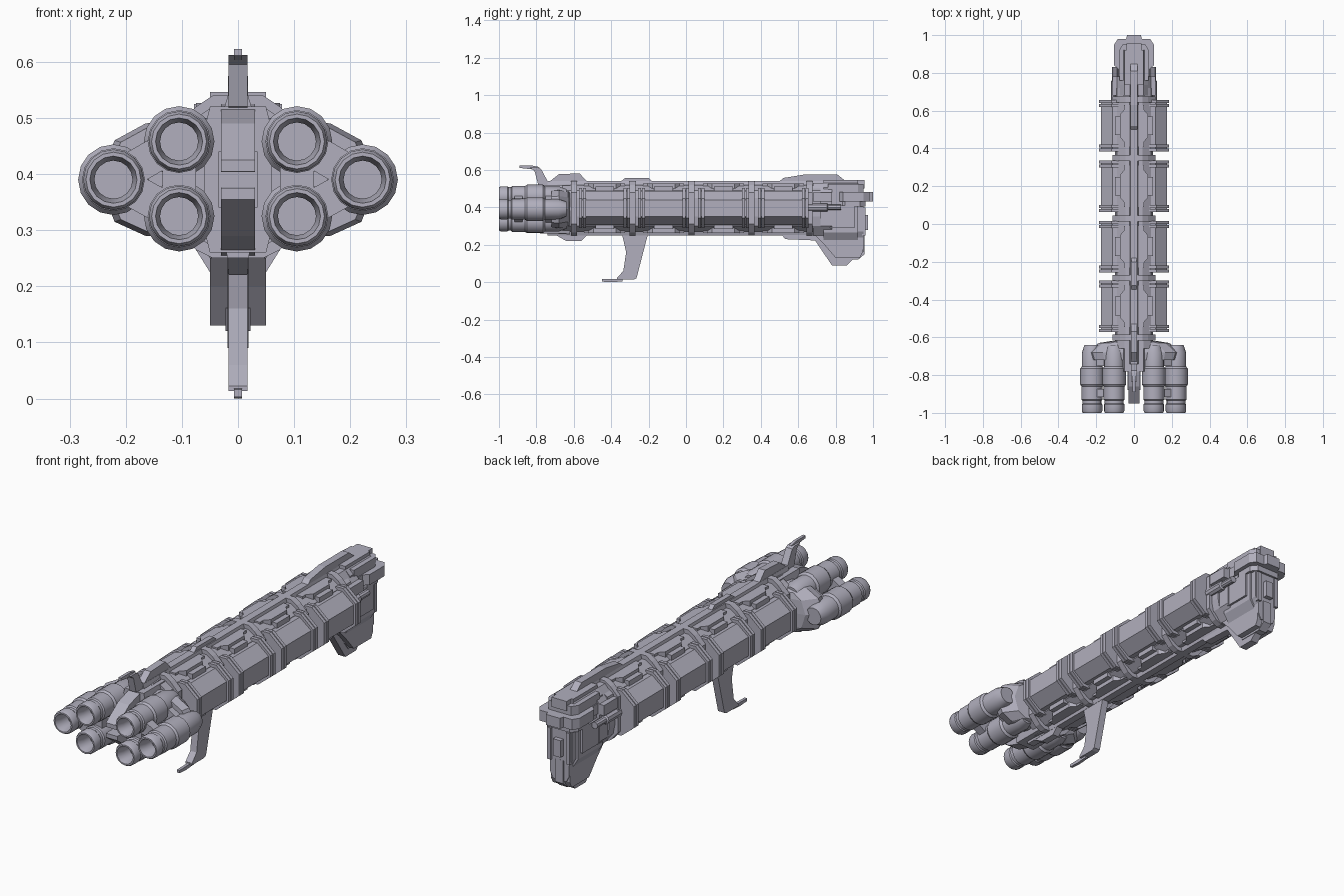
import bpy, bmesh, math
from mathutils import Vector

cube = bpy.data.objects.get("Cube")
if cube:
    bpy.data.objects.remove(cube, do_unlink=True)

hull = bpy.data.materials.new("hull grey")
hull.use_nodes = True
colour = (0.44, 0.43, 0.51, 1)
hull.diffuse_color = colour
hull.node_tree.nodes["Principled BSDF"].inputs["Base Color"].default_value = colour


def finish(name, bm, smooth=False):
    bmesh.ops.recalc_face_normals(bm, faces=bm.faces)
    mesh = bpy.data.meshes.new(name)
    bm.to_mesh(mesh)
    bm.free()
    mesh.materials.append(hull)
    ob = bpy.data.objects.new(name, mesh)
    bpy.context.collection.objects.link(ob)
    if smooth:
        bpy.ops.object.select_all(action='DESELECT')
        ob.select_set(True)
        bpy.context.view_layer.objects.active = ob
        bpy.ops.object.shade_smooth_by_angle(angle=math.radians(30))
    return ob


def loft(name, loops):
    """Skin a row of equal-length loops and cap both ends."""
    bm = bmesh.new()
    rings = [[bm.verts.new(p) for p in loop] for loop in loops]
    n = len(rings[0])
    for a, b in zip(rings, rings[1:]):
        for i in range(n):
            bm.faces.new((a[i], a[(i + 1) % n], b[(i + 1) % n], b[i]))
    bm.faces.new(rings[0])
    bm.faces.new(rings[-1])
    return finish(name, bm)


def section(name, pts, y0, y1):
    """Extrude an (x, z) outline along the hull."""
    return loft(name, [[(x, y, z) for x, z in pts] for y in (y0, y1)])


def blade(name, pts, half):
    """Extrude a (y, z) outline across the centre line."""
    return loft(name, [[(x, y, z) for y, z in pts] for x in (-half, half)])


def plan(name, pts, z0, z1):
    """Extrude an (x, y) outline upward, mirrored across x."""
    full = pts + [(-x, y) for x, y in reversed(pts)]
    return loft(name, [[(x, y, z) for x, y in full] for z in (z0, z1)])


def box(name, x, y, z):
    return section(name, [(x[0], z[0]), (x[1], z[0]), (x[1], z[1]), (x[0], z[1])], *y)


def mirror(pts):
    return pts + [(-x, z) for x, z in reversed(pts)]


def lathe(name, x, z, profile, sides=16):
    """Revolve a (radius, y) profile about an axis along y."""
    bm = bmesh.new()
    rings = []
    for r, y in profile:
        rings.append([bm.verts.new((x + r * math.cos(t), y, z + r * math.sin(t)))
                      for t in (2 * math.pi * i / sides for i in range(sides))])
    for a, b in zip(rings, rings[1:]):
        for i in range(sides):
            bm.faces.new((a[i], a[(i + 1) % sides], b[(i + 1) % sides], b[i]))
    bm.faces.new(rings[0])
    bm.faces.new(rings[-1])
    return finish(name, bm, True)


# Core hull and the spines above and below it
MID = 0.395
section("core", mirror([(.045, .27), (.09, .3), (.1, .35), (.1, .45), (.09, .49), (.045, .52)]), -.66, .72)
section("top_spine", mirror([(.03, .5), (.018, .54)]), -.74, .75)
section("bottom_spine", mirror([(.018, .25), (.03, .29)]), -.74, .75)

# Frames ringing the core between pods
for y in (-.6, -.285, .03, .35, .66):
    section("frame", mirror([(.045, .25), (.075, .265), (.115, .31), (.115, .48), (.075, .52), (.045, .54)]),
            y - .016, y + .016)

# Cargo pods with end bands, grooves and raised rails
pod = [(.08, .305), (.115, .305), (.175, .35), (.175, .44), (.115, .488), (.08, .488)]
band = [(.08, .29), (.119, .29), (.185, .344), (.185, .446), (.119, .503), (.08, .503)]
for y in (-.435, -.12, .2, .52):
    for s in (-1, 1):
        section("pod", [(s * x, z) for x, z in pod], y - .135, y + .135)
        for end in (-1, 1):
            for off in (.108, .128):
                c = y + end * off
                section("pod_band", [(s * x, z) for x, z in band], c - .008, c + .008)
        for name, z0, z1 in (("top_rail", .49, .527), ("bottom_rail", .264, .3)):
            outline = [(.022, -.11), (.052, -.11), (.052, -.085), (.075, -.06),
                       (.075, .06), (.052, .085), (.052, .11), (.022, .11)]
            loft(name, [[(s * x, y + v, z) for x, v in outline] for z in (z0, z1)])
        for z in (.295, .5):
            box("pod_clamp", sorted((s * .07, s * .1)), (y - .05, y + .05), (z - .012, z + .012))

# Engine mount, tapering back into the hull
mount = mirror([(.1, .285), (.165, .29), (.22, .315), (.25, .39), (.22, .46), (.165, .49), (.1, .5)])
loft("engine_mount", [[(x * k, y, MID + (z - MID) * h) for x, z in mount]
                      for y, k, h in ((-.72, .95, .95), (-.68, 1, 1), (-.63, .75, .9), (-.62, .5, .9))])

# Six engines with hollow nozzles
engine = [(.04, -.64), (.054, -.68), (.054, -.755), (.063, -.765), (.063, -.85), (.056, -.86),
          (.056, -.93), (.05, -.935), (.05, -.95), (.054, -.955), (.054, -.99), (.049, -1),
          (.042, -1), (.034, -.965), (.034, -.92)]
for s in (-1, 1):
    for x, z in ((.222, .39), (.105, .458), (.105, .325)):
        lathe("engine", s * x, z, engine)
    for y in (-.73, -.895):
        # Clamps tying neighbouring engines together
        for (x0, z0), (x1, z1) in (((.222, .39), (.105, .458)), ((.222, .39), (.105, .325)),
                                   ((.105, .458), (.105, .325))):
            a, b = Vector((x0, z0)), Vector((x1, z1))
            d = (b - a).normalized()
            n = Vector((-d.y, d.x)) * .03
            p, q = a + d * .035, b - d * .035
            section("engine_clamp", [(s * v.x, v.y) for v in (p + n, q + n, q - n, p - n)], y - .022, y + .022)

# Central tail block between the engines
for s in (-1, 1):
    tail = [(-.62, .01), (-.62, .135), (-.78, .125), (-.86, .1), (-.95, .035), (-.95, .015)]
    blade("tail_wedge", [(y, .39 + s * z) for y, z in tail], .03)
box("tail_core", (-.035, .035), (-.88, -.62), (.34, .44))
section("tail_shoulder", mirror([(.05, .26), (.06, .3), (.06, .48), (.05, .52)]), -.78, -.62)

# Dorsal fins
blade("tail_fin", [(-.66, .53), (-.74, .54), (-.775, .605), (-.79, .612), (-.835, .612), (-.81, .595),
                   (-.79, .52), (-.7, .51)], .017)
blade("tail_fin_tip", [(-.78, .615), (-.82, .623), (-.89, .623), (-.89, .611), (-.82, .603)], .007)
blade("rear_dorsal", [(-.74, .53), (-.68, .577), (-.57, .582), (-.52, .53)], .017)
blade("mid_dorsal", [(-.36, .53), (-.325, .557), (-.2, .557), (-.17, .53)], .012)
blade("fore_dorsal", [(.49, .53), (.52, .557), (.63, .575), (.81, .575), (.86, .535)], .018)

# Ventral keels and the long landing-style fin
blade("rear_keel", [(-.71, .26), (-.64, .22), (-.56, .22), (-.52, .26)], .017)
blade("ventral_fin", [(-.2, .27), (-.265, .02), (-.28, .013), (-.37, .013), (-.37, .022), (-.335, .06),
                      (-.32, .16), (-.345, .27)], .017)
blade("ventral_fin_tip", [(-.34, .018), (-.45, .016), (-.45, .003), (-.4, 0), (-.34, .004)], .007)
blade("fore_keel", [(.5, .27), (.53, .23), (.69, .223), (.78, .09), (.86, .09), (.9, .13), (.9, .27)], .019)

# Command head: neck, body and tapering chin
section("neck", mirror([(.05, .25), (.09, .3), (.09, .48), (.05, .53)]), .68, .78)
section("head_body", mirror([(.05, .225), (.075, .265), (.075, .505), (.05, .53), (.05, .546)]), .735, .92)
section("head_face", mirror([(.035, .16), (.05, .19), (.05, .24), (.066, .27), (.066, .42)]), .91, .95)
blade("chin", [(.69, .25), (.74, .2), (.8, .13), (.93, .13), (.945, .16), (.945, .26)], .05)
blade("chin_tip", [(.77, .16), (.8, .12), (.92, .12), (.955, .15), (.955, .26)], .022)
box("face_bump", (-.02, .02), (.94, .972), (.28, .36))
for s in (-1, 1):
    box("face_rib", sorted((s * .04, s * .06)), (.94, .96), (.25, .4))
    box("cheek_plate", sorted((s * .07, s * .085)), (.77, .9), (.29, .41))
    lathe("side_barrel", s * .1, .4, [(.016, .83), (.016, .76), (.023, .755), (.023, .64)], 10)

# Wide bridge visor around the head
plan("visor", [(.06, .74), (.082, .74), (.082, .82), (.105, .84), (.105, .95), (.085, .98), (.042, .98),
               (.036, 1)], .432, .482)
plan("visor_roof", [(.06, .76), (.078, .76), (.078, .92), (.06, .95)], .47, .525)
plan("visor_base", [(.05, .8), (.085, .85), (.085, .93), (.06, .96)], .405, .435)
box("roof_block", (-.04, .04), (.78, .955), (.5, .546))
for s in (-1, 1):
    box("neck_pod", sorted((s * .06, s * .115)), (.68, .78), (.43, .48))
